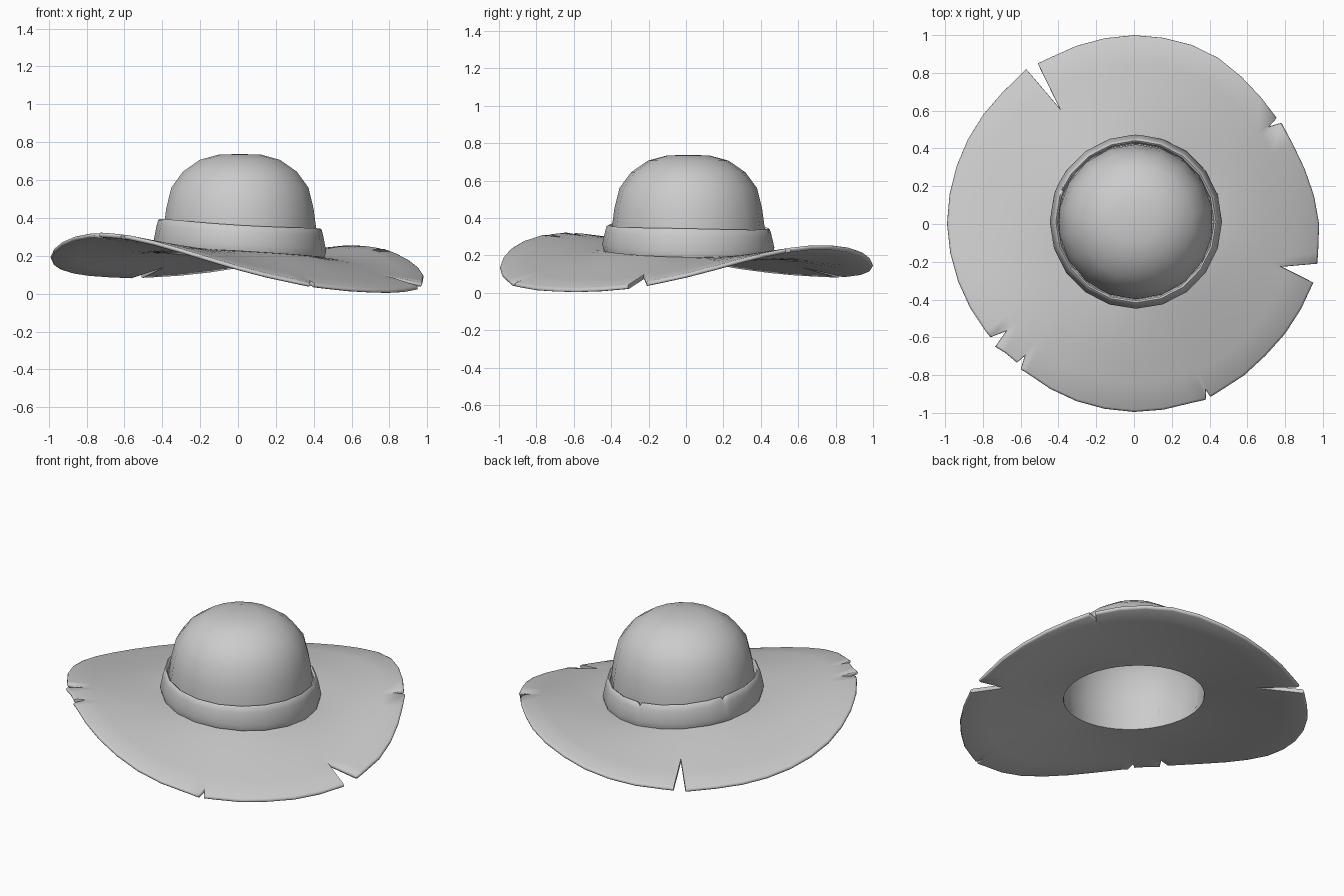
import bpy, bmesh
from math import sin, cos, radians, atan2, degrees, hypot

if "Cube" in bpy.data.objects:
    bpy.data.objects.remove(bpy.data.objects["Cube"])

CX, CY = 0.01, 0.012  # crown centre


def interp(table, x):
    """Linear interpolation in a list of (x, value)."""
    for (x0, v0), (x1, v1) in zip(table, table[1:]):
        if x0 <= x <= x1:
            return v0 + (v1 - v0) * (x - x0) / (x1 - x0)
    return table[-1][1]


def tilt(x, y):
    """Height of the sloping seam between crown and brim."""
    return 0.222 - 0.06 * x - 0.02 * y


def make(name, columns, close_column=False, tip=None):
    """Skin a closed ring of point columns."""
    bm = bmesh.new()
    cols = [[bm.verts.new(p) for p in c] for c in columns]
    n, m = len(cols), len(cols[0])
    for i in range(n):
        a, b = cols[i], cols[(i + 1) % n]
        for j in range(m if close_column else m - 1):
            k = (j + 1) % m
            bm.faces.new((a[j], b[j], b[k], a[k]))
    if tip:
        t = bm.verts.new(tip)
        for i in range(n):
            bm.faces.new((cols[i][-1], cols[(i + 1) % n][-1], t))
    bmesh.ops.recalc_face_normals(bm, faces=bm.faces)
    mesh = bpy.data.meshes.new(name)
    bm.to_mesh(mesh)
    bm.free()
    ob = bpy.data.objects.new(name, mesh)
    bpy.context.collection.objects.link(ob)
    return ob


def smooth(ob, angle):
    bpy.ops.object.select_all(action='DESELECT')
    ob.select_set(True)
    bpy.context.view_layer.objects.active = ob
    bpy.ops.object.shade_smooth_by_angle(angle=radians(angle))


# Brim outline: radius by angle, then tears as (edge, tip, edge) points
rim = [(0, .98), (20, .945), (35, .935), (50, .955), (67, .995), (90, 1.0),
       (120, .985), (135, .985), (180, .99), (225, .965), (250, .985),
       (270, .995), (300, .995), (315, .985), (340, .995), (360, .98)]
tears = [((-.51, .85), (-.40, .61), (-.57, .82)),
         ((.78, .535), (.715, .515), (.755, .56)),
         ((.95, -.31), (.78, -.23), (.97, -.21)),
         ((.38, -.93), (.38, -.88), (.405, -.915)),
         ((-.76, -.60), (-.68, -.57), (-.735, -.65)),
         ((-.62, -.735), (-.58, -.70), (-.60, -.77))]
outline = []
spans = []
for tear in tears:
    pts = sorted((degrees(atan2(y, x)) % 360, hypot(x, y)) for x, y in tear)
    outline += pts
    spans.append((pts[0][0] - 1.5, pts[-1][0] + 1.5))
for i in range(40):
    a = i * 9.0
    if not any(lo < a < hi for lo, hi in spans):
        outline.append((a, interp(rim, a)))
outline.sort()


def brim_point(a, r, drop=0.0):
    """Saddle-shaped brim, falling away from the crown seam."""
    t = radians(a)
    c, s = cos(t), sin(t)
    f = max(0.0, (r - 0.40) / 0.59)
    inner = tilt(0.41 * c, 0.41 * s) - 0.004
    outer = (0.180 + 0.113 * sin(2 * t) - 0.052 * c + 0.006 * s
             - 0.013 * (1 + cos(4 * t)))
    z = inner + (outer - inner) * f ** 1.1
    return (r * c + CX * (1 - f), r * s + CY * (1 - f), z - drop)


# Brim: closed section with a rounded outer edge
brim_cols = []
for a, r in outline:
    radii = [.40, .47, .54, .62, .70, .70 + (r - .70) * .5]
    top = [brim_point(a, q) for q in radii]
    edge = [brim_point(a, r - back, d) for back, d in
            ((.012, .001), (.003, .005), (0, .013), (.003, .021), (.012, .025))]
    under = [brim_point(a, q, .026) for q in reversed(radii)]
    brim_cols.append(top + edge + under)
brim = make("brim", brim_cols, close_column=True)
smooth(brim, 60)

# Crown: domed shell, open below
profile = [(.403, None), (.410, .34), (.395, .45), (.368, .56), (.305, .645),
           (.215, .707), (.115, .734)]
crown_cols = []
for i in range(18):
    a = radians(i * 20 + 10)
    col = []
    for r, z in profile:
        x, y = r * cos(a) + CX, r * sin(a) + CY
        if z is None:
            z = tilt(x, y) - 0.02
        col.append((x, y, z))
    crown_cols.append(col)
crown = make("crown", crown_cols, tip=(CX, CY, .738))
smooth(crown, 60)

# Hat band with small nicks in its top edge
nicks = {90: .02, 157: .02}
angles = {i * 18.0: 0.0 for i in range(20)}
for a, depth in nicks.items():
    angles = {k: v for k, v in angles.items() if abs(k - a) > 4}
    angles.update({a - 2.0: 0.0, float(a): depth, a + 2.0: 0.0})
band_cols = []
for a in sorted(angles):
    c, s = cos(radians(a)), sin(radians(a))
    h = 0.140 + 0.008 * cos(radians(2 * a)) - angles[a]
    section = [(.408, -.005), (.447, -.005), (.456, .03), (.440, h * .75),
               (.432, h - .006), (.424, h), (.414, h - .008)]
    col = []
    for r, dz in section:
        x, y = r * c + CX, r * s * 1.01 + CY
        col.append((x, y, tilt(x, y) + dz))
    band_cols.append(col)
band = make("hat_band", band_cols, close_column=True)
smooth(band, 50)
